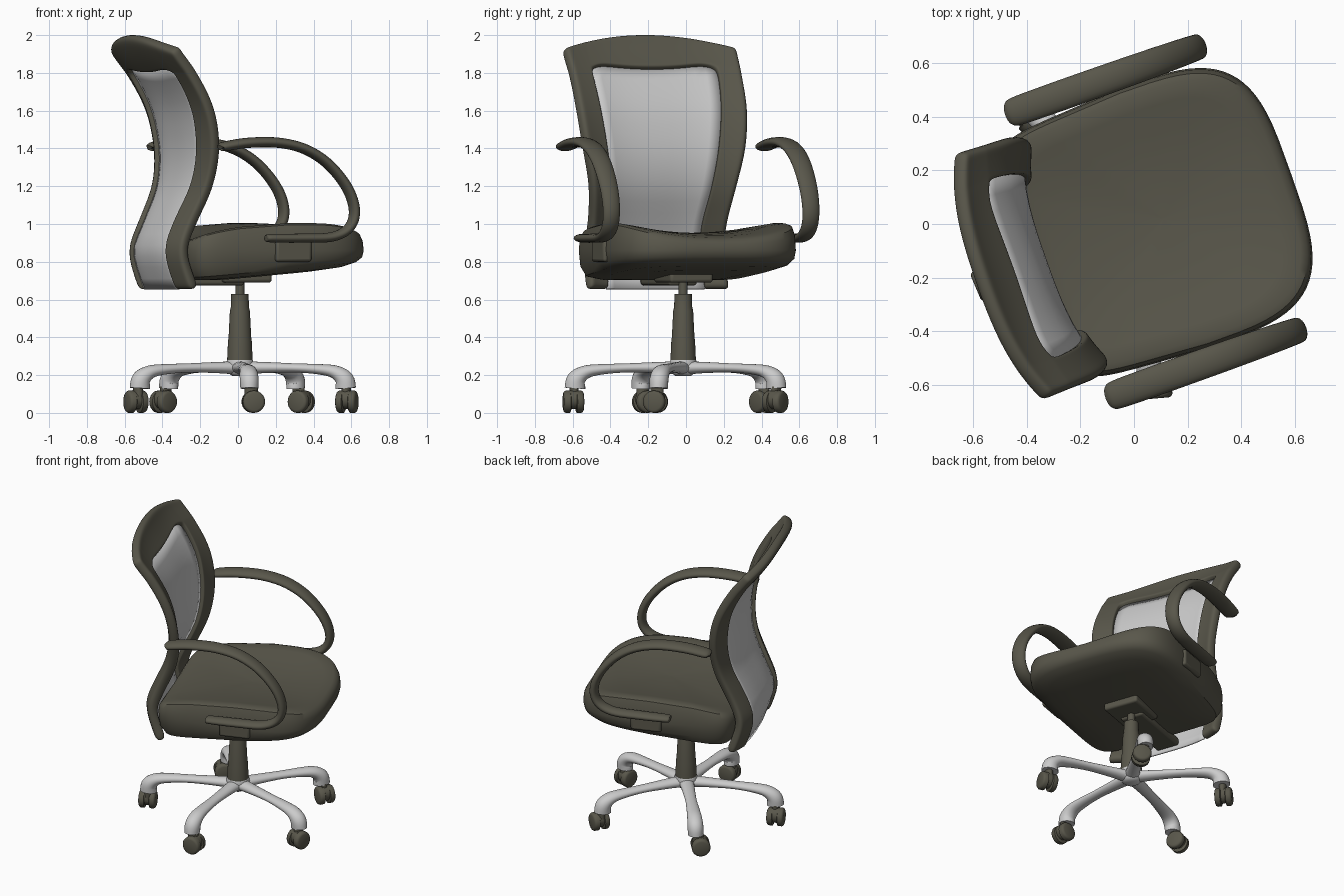
import bpy, bmesh, math
from mathutils import Vector

if "Cube" in bpy.data.objects:
    bpy.data.objects.remove(bpy.data.objects["Cube"])

TURN = math.radians(19.5)          # whole upper chair is swivelled
CENTRE = (0.01, -0.015, 0)

dark = bpy.data.materials.new("dark_upholstery")
dark.diffuse_color = (0.10, 0.095, 0.07, 1)
dark.use_nodes = True
dark.node_tree.nodes["Principled BSDF"].inputs["Base Color"].default_value = dark.diffuse_color


def make(name, verts, faces, mat=None, turn=TURN, mods=(), angle=40):
    me = bpy.data.meshes.new(name)
    bm = bmesh.new()
    vs = [bm.verts.new(v) for v in verts]
    for f in faces:
        bm.faces.new([vs[i] for i in f])
    loose = [v for v in bm.verts if not v.link_faces]
    bmesh.ops.delete(bm, geom=loose, context='VERTS')
    bmesh.ops.recalc_face_normals(bm, faces=bm.faces)
    bm.to_mesh(me)
    bm.free()
    ob = bpy.data.objects.new(name, me)
    bpy.context.collection.objects.link(ob)
    ob.location, ob.rotation_euler.z = CENTRE, turn
    if mat:
        me.materials.append(mat)
    for kind, props in mods:
        m = ob.modifiers.new(kind.lower(), kind)
        for k, val in props.items():
            setattr(m, k, val)
    me.shade_smooth()
    me.set_sharp_from_angle(angle=math.radians(angle))
    return ob


def smooth_path(pts, steps):
    if steps == 1:
        return [Vector(p) for p in pts]
    p = [Vector(q) for q in pts]
    p = [p[0]] + p + [p[-1]]
    out = []
    for i in range(1, len(p) - 2):
        a, b, c, d = p[i - 1:i + 3]
        for k in range(steps):
            t = k / steps
            out.append(0.5 * (2 * b + (c - a) * t + (2 * a - 5 * b + 4 * c - d) * t * t
                              + (3 * b - a - 3 * c + d) * t ** 3))
    return out + [p[-1]]


def sweep(name, pts, steps=1, seg=20, side=0.0, out=0.0, mat=None, turn=TURN):
    """Oval sections (along, z, half width, half thickness) swept in a vertical plane."""
    path = smooth_path(pts, steps)
    verts, faces = [], []
    for i, p in enumerate(path):
        a, b = path[max(i - 1, 0)], path[min(i + 1, len(path) - 1)]
        d = Vector((b[0] - a[0], b[1] - a[1])).normalized()
        for k in range(seg):
            c, s = math.cos(k * math.tau / seg) * p[2], math.sin(k * math.tau / seg) * p[3]
            verts.append((out + p[0] - d.y * s, side + c, p[1] + d.x * s))
    for i in range(len(path) - 1):
        for k in range(seg):
            n = (k + 1) % seg
            faces.append((i * seg + k, i * seg + n, (i + 1) * seg + n, (i + 1) * seg + k))
    faces += [tuple(range(seg)), tuple(range(len(verts) - seg, len(verts)))]
    return make(name, verts, faces, mat, turn)


def box(name, lo, hi, mat=dark, bevel=0.015):
    v = [(x, y, z) for x in (lo[0], hi[0]) for y in (lo[1], hi[1]) for z in (lo[2], hi[2])]
    f = [(0, 1, 3, 2), (4, 5, 7, 6), (0, 1, 5, 4), (2, 3, 7, 6), (0, 2, 6, 4), (1, 3, 7, 5)]
    return make(name, v, f, mat, mods=[('BEVEL', dict(width=bevel, segments=3))])


# Seat cushion: rounded-square rings, squarer at the rear, dished on top, sloped below
rings = [(0.01, .73), (.55, .732), (.8, .742), (.93, .762), (.985, .80), (1, .86), (.99, .915),
         (.965, .945), (.92, .956), (.8, .958), (.6, .955), (.3, .953), (.01, .953)]
N = 72
sv, sf = [], []
for ri, (sc, z) in enumerate(rings):
    for k in range(N):
        c, s = math.cos(k * math.tau / N), math.sin(k * math.tau / N)
        n = 3.6 if c > 0 else 8
        u = 0.105 + (0.505 if c > 0 else 0.53) * sc * math.copysign(abs(c) ** (2 / n), c)
        v = 0.512 * sc * math.copysign(abs(s) ** (2 / n), s)
        v *= 1 + 0.13 * min(0, u - 0.1)
        dz = 0.055 * (v / .5) ** 2 - 0.25 * min(0, u - .1) ** 2 - 0.3 * max(0, u - .25) ** 2
        z2 = z + dz * max(0, min(1, (z - .86) / .09))
        z2 += 0.09 * (u - .12) * max(0, min(1, (.86 - z) / .1))
        sv.append((u, v, z2))
for i in range(len(rings) - 1):
    for k in range(N):
        n = (k + 1) % N
        sf.append((i * N + k, i * N + n, (i + 1) * N + n, (i + 1) * N + k))
sf += [tuple(range(N)), tuple(range(len(sv) - N, len(sv)))]
make("seat", sv, sf, dark)

# Backrest: S-curved surface, (z, depth, half width, half opening)
profile = smooth_path([(.655, -.36, .395, .275), (.85, -.42, .39, .27), (1.0, -.37, .385, .262),
                       (1.2, -.285, .41, .287), (1.4, -.262, .452, .317), (1.6, -.30, .475, .342),
                       (1.78, -.395, .48, .355), (1.92, -.50, .485, .35), (2.02, -.54, .48, .345)], 8)


def at_height(z):
    for a, b in zip(profile, profile[1:]):
        if z <= b[0]:
            return a.lerp(b, max(0, (z - a[0]) / (b[0] - a[0])))
    return profile[-1]


half = [1, 1.08, 1.4, 1.75, 2]
cols = [-c for c in half[::-1]] + [-1 + i / 6 for i in range(1, 12)] + half
ROWS, RAIL = 20, [0, .07, .35, .75, 1]


def back_point(c, row):
    inner = min(abs(c), 1)
    s = .73 * inner + .27 * max(0, abs(c) - 1)
    arch = 1.925 + 0.075 * (1 - s * s)
    hole = 1.815 + 0.03 * inner ** 2 - 0.03 * max(0, inner - .8) / .2
    z = .655 + (hole - .655) * row / ROWS if row <= ROWS else hole + (arch - hole) * RAIL[row - ROWS]
    _, u, w, wi = at_height(z)
    v = c * wi if abs(c) <= 1 else math.copysign(wi + (w - wi) * (abs(c) - 1), c)
    bow = 0.075 - 0.02 * max(0, min(1, (z - 1.5) / .3))
    return (u - 0.025 - bow * (1 - (abs(v) / w) ** 3), v, z)


total = ROWS + len(RAIL)
bv = [back_point(c, r) for r in range(total) for c in cols]
frame, panel = [], []
C = len(cols)
for r in range(total - 1):
    for k in range(C - 1):
        quad = (r * C + k, r * C + k + 1, (r + 1) * C + k + 1, (r + 1) * C + k)
        hole = r < ROWS and abs(cols[k] + cols[k + 1]) < 2
        (panel if hole else frame).append(quad)
make("back_frame", bv, frame, dark, angle=180,
     mods=[('SOLIDIFY', dict(thickness=.06, offset=0)), ('SUBSURF', dict(levels=2, render_levels=2))])
make("back_panel", bv, panel, None, mods=[('SOLIDIFY', dict(thickness=.012, offset=0))])

# Arm loops and their seat brackets
arm = [(-.305, 1.405, .03, .012), (-.29, 1.41, .052, .025), (-.15, 1.43, .056, .027),
       (.02, 1.43, .056, .027), (.17, 1.395, .055, .027), (.3, 1.315, .053, .027),
       (.405, 1.19, .05, .027), (.445, 1.07, .047, .027), (.415, .98, .045, .026),
       (.32, .932, .045, .025), (.15, .925, .045, .024), (-.03, .925, .042, .022),
       (-.05, .925, .025, .01)]
for label, sgn in (("left", 1), ("right", -1)):
    sweep(label + "_arm", arm, 6, 20, side=sgn * .56, mat=dark)
    y = sorted((sgn * .42, sgn * .525))
    box(label + "_arm_bracket", (.02, y[0], .80), (.22, y[1], .915))

# Mechanism under the seat
box("tilt_plate", (-.13, -.12, .69), (.14, .12, .745))
box("back_bar", (-.46, -.08, .675), (.0, .08, .73))

# Gas column
sweep("column", [(0, z, r, r) for z, r in
      ((.27, .068), (.38, .063), (.40, .06), (.54, .053), (.56, .048), (.63, .046))], 1, 32, mat=dark)
sweep("piston", [(0, .62, .024, .024), (0, .70, .024, .024)], 1, 24, mat=dark)

# Five-star base with twin-wheel casters, each swivelled off its leg to one side
sweep("base_hub", [(0, z, r, r) for z, r in ((.195, .04), (.21, .06), (.26, .075), (.28, .068))], 1, 32)
leg = [(.0, .237, .05, .036), (.12, .24, .042, .03), (.3, .238, .036, .024), (.44, .23, .042, .028),
       (.52, .215, .047, .036), (.567, .178, .05, .05), (.575, .13, .048, .055)]
for i, off in enumerate((.02, -.015, -.028, .03, -.03)):
    ang = math.radians(-85 + 72 * i)
    sweep(f"base_leg_{i + 1}", leg, 5, 20, turn=ang)
    sweep(f"caster_stem_{i + 1}", [(0, .06, .035, .024), (0, .14, .035, .024)], 1, 16,
          side=off / 2, out=.58, mat=dark, turn=ang)
    sweep(f"caster_body_{i + 1}", [(-.02, .07, .05, .05), (.02, .07, .05, .05)], 1, 24,
          side=off, out=.585, mat=dark, turn=ang)
    for j, s in enumerate((-1, 1)):
        wheel = [(s * x, .059, r, r) for x, r in
                 ((.014, .052), (.018, .059), (.042, .059), (.05, .054), (.054, .044))]
        sweep(f"caster_wheel_{i + 1}_{j + 1}", wheel, 1, 28, side=off, out=.585, mat=dark, turn=ang)
